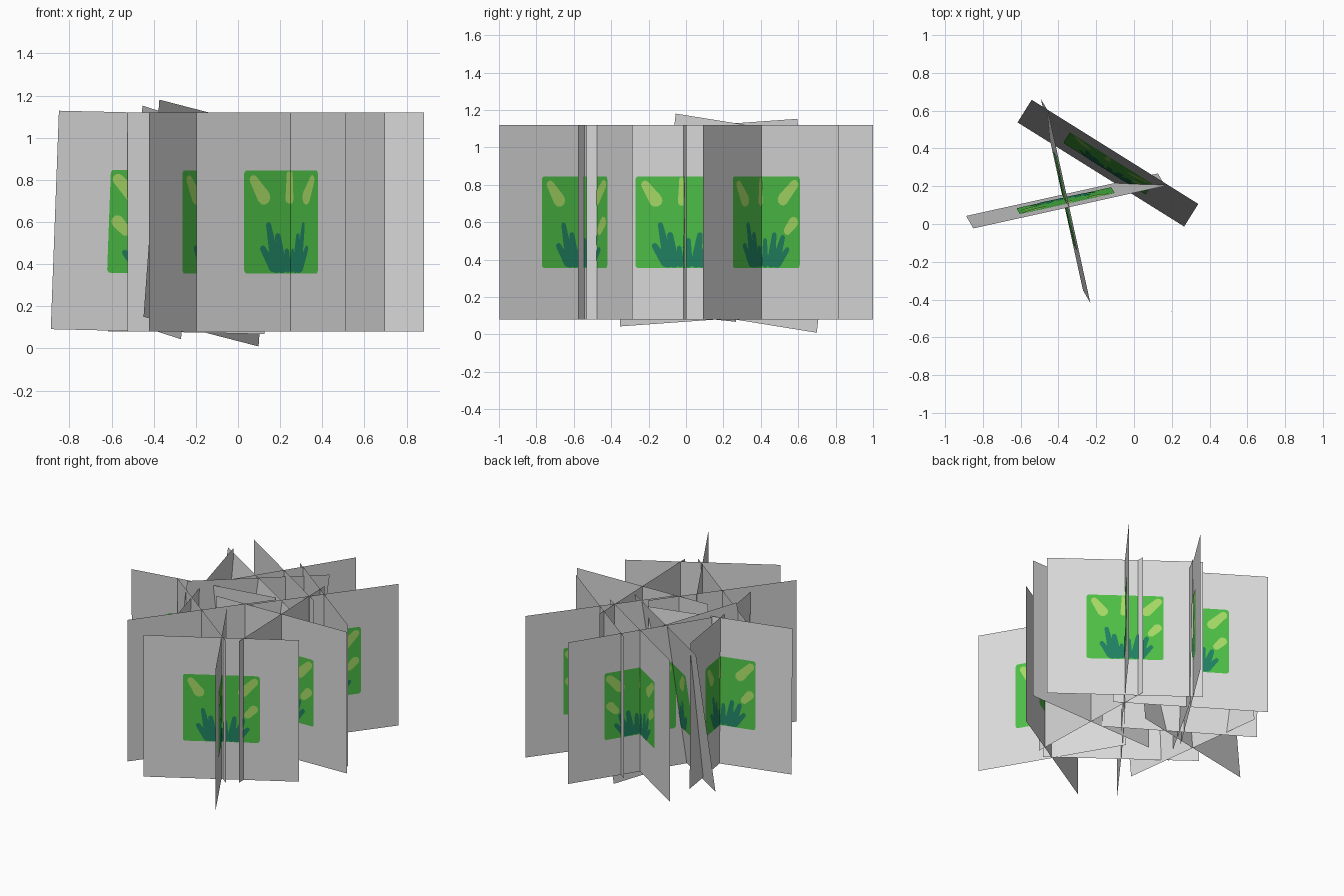
import bpy, bmesh, math
from mathutils import Matrix, Vector

if "Cube" in bpy.data.objects:
    bpy.data.objects.remove(bpy.data.objects["Cube"])

HALF = 0.52            # half side of each square panel
PW, PH = 0.257, 0.245  # half size of the green patch


def material(name, rgb):
    m = bpy.data.materials.new(name)
    m.diffuse_color = (*rgb, 1)
    m.use_nodes = True
    m.node_tree.nodes["Principled BSDF"].inputs["Base Color"].default_value = m.diffuse_color
    return m


MATS = [material("pale_grey", (0.70, 0.70, 0.70)),
        material("leaf_green", (0.075, 0.52, 0.062)),
        material("dark_teal", (0.014, 0.22, 0.12)),
        material("yellow_green", (0.38, 0.70, 0.13))]

# Painted strokes: start u, start t, end u, end t, start radius, end radius
# u runs -1..1 across the patch, t runs 0..1 up it
LIGHT = [(-0.80, 0.91, -0.58, 0.74, 0.022, 0.036),
         (-0.05, 0.97, -0.04, 0.72, 0.010, 0.020),
         (0.86, 0.91, 0.56, 0.75, 0.026, 0.034),
         (0.84, 0.50, 0.68, 0.41, 0.030, 0.024)]
TEAL = [(-0.38, 0.06, -0.60, 0.24, 0.024, 0.016),
        (-0.32, 0.06, -0.48, 0.47, 0.028, 0.014),
        (-0.20, 0.06, -0.28, 0.36, 0.028, 0.016),
        (-0.07, 0.05, -0.09, 0.22, 0.020, 0.012),
        (0.10, 0.05, 0.10, 0.30, 0.022, 0.013),
        (0.26, 0.06, 0.34, 0.36, 0.028, 0.015),
        (0.38, 0.06, 0.56, 0.33, 0.028, 0.015),
        (0.44, 0.05, 0.68, 0.20, 0.022, 0.014)]


def rounded_rect(w, h, r):
    pts = []
    for k, (sx, sz) in enumerate([(1, 1), (-1, 1), (-1, -1), (1, -1)]):
        for j in range(4):
            a = math.radians(90 * k + 30 * j)
            pts.append((sx * (w - r) + r * math.cos(a), sz * (h - r) + r * math.sin(a)))
    return pts


def stroke(u0, t0, u1, t1, r0, r1):
    a, b = Vector((u0 * PW, (2 * t0 - 1) * PH)), Vector((u1 * PW, (2 * t1 - 1) * PH))
    ang = math.atan2(b.y - a.y, b.x - a.x)
    pts = []
    for c, r, start in ((b, r1, -90), (a, r0, 90)):
        for j in range(6):
            t = ang + math.radians(start + 36 * j)
            # keep the stroke inside the patch
            pts.append((max(-PW, min(PW, c.x + r * math.cos(t))),
                        max(-PH, min(PH, c.y + r * math.sin(t)))))
    return pts


def add_shape(bm, pts, y, mat):
    verts = [bm.verts.new((x, y, z)) for x, z in pts]
    f = bm.faces.new(verts)
    f.material_index = mat


def make_panel_mesh():
    bm = bmesh.new()
    add_shape(bm, [(-HALF, -HALF), (HALF, -HALF), (HALF, HALF), (-HALF, HALF)], 0, 0)
    for side in (-1, 1):   # the same painting on both sides
        def paint(pts, off, mat):
            add_shape(bm, pts if side > 0 else pts[::-1], side * off, mat)
        paint(rounded_rect(PW, PH, 0.016), 0.0015, 1)
        for i, s in enumerate(LIGHT):
            paint(stroke(*s), 0.0025, 3)
        for i, s in enumerate(TEAL):
            paint(stroke(*s), 0.003 + 0.0001 * i, 2)
    me = bpy.data.meshes.new("foliage_panel")
    bm.to_mesh(me)
    bm.free()
    for m in MATS:
        me.materials.append(m)
    return me


# Pairs of panels crossed at right angles: centre, turn, lean about x, lean about y
CROSSES = [((0.25, -0.55, 0.60), 30.5, 0, 0),
           ((0.363, -0.013, 0.60), 1.8, 0, 0),
           ((0.417, 0.404, 0.60), 53, 0, 0),
           ((-0.11, -0.265, 0.60), 53, 0, 0),
           ((-0.02, 0.562, 0.60), 57.5, 0, 0),
           ((-0.138, 0.322, 0.595), -32, -7.8, 0),
           ((-0.362, 0.122, 0.598), 192.4, -4.0, -1.3)]

panel = make_panel_mesh()
rot = lambda deg, axis: Matrix.Rotation(math.radians(deg), 4, axis)
for n, (c, turn, lx, ly) in enumerate(CROSSES, 1):
    frame = Matrix.Translation(c) @ rot(turn, 'Z') @ rot(lx, 'X') @ rot(ly, 'Y')
    for part, extra in (("a", 0), ("b", 90)):
        ob = bpy.data.objects.new(f"foliage_panel_{n}{part}", panel)
        bpy.context.collection.objects.link(ob)
        ob.matrix_world = frame @ rot(extra, 'Z')
